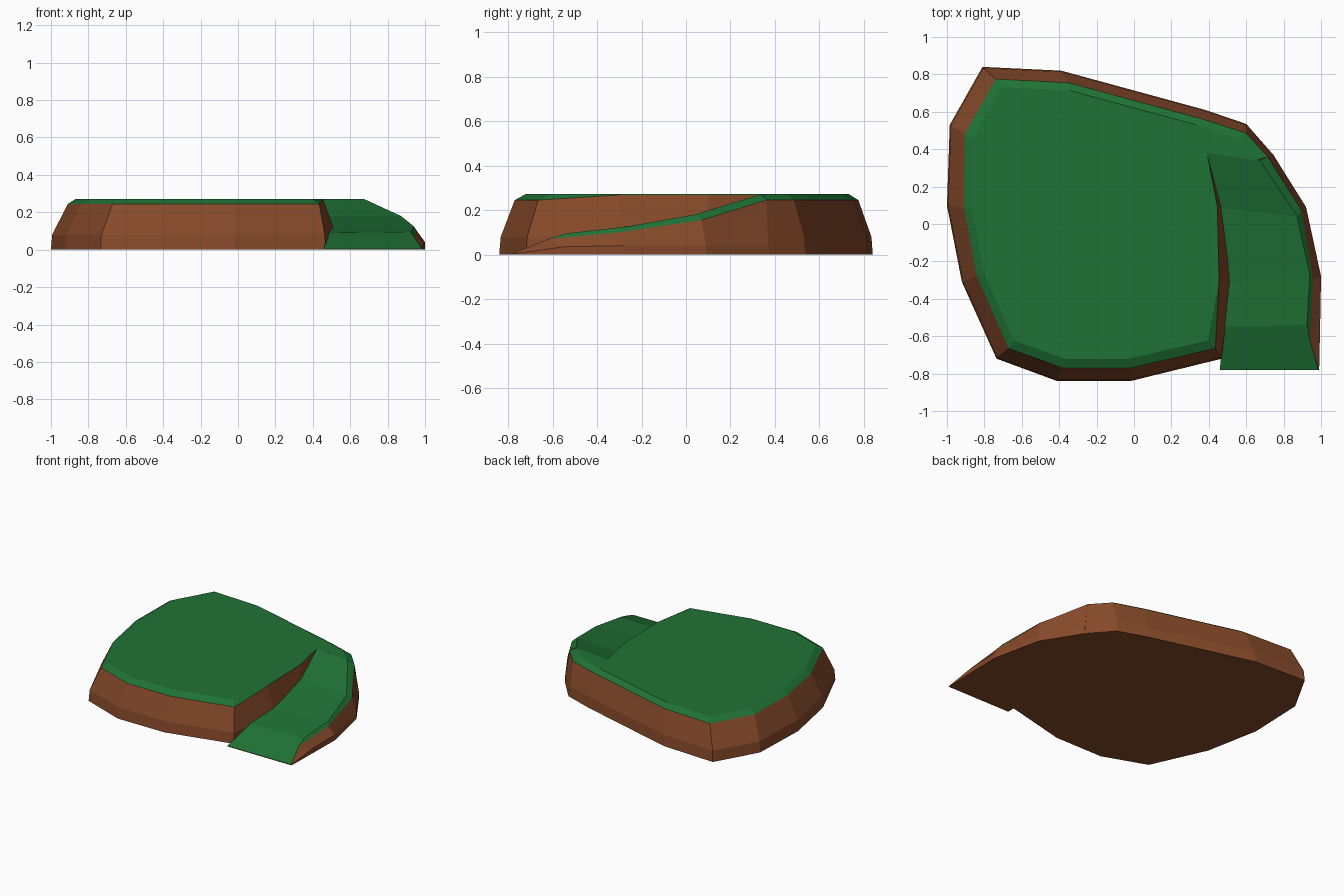
import bpy, bmesh

if "Cube" in bpy.data.objects:
    bpy.data.objects.remove(bpy.data.objects["Cube"])


def material(name, rgb):
    m = bpy.data.materials.new(name)
    m.diffuse_color = (*rgb, 1)
    m.use_nodes = True
    m.node_tree.nodes["Principled BSDF"].inputs["Base Color"].default_value = m.diffuse_color
    return m


earth = material("earth", (0.24, 0.068, 0.023))
grass = material("grass", (0.014, 0.17, 0.037))


def loft(name, rings, is_grass, closed_loop_mats):
    """Join equal-length rings of points and cap both ends."""
    bm = bmesh.new()
    vs = [[bm.verts.new(p) for p in r] for r in rings]
    n = len(vs[0])
    for i in range(len(vs) - 1):
        for j in range(n):
            k = (j + 1) % n
            f = bm.faces.new((vs[i][j], vs[i][k], vs[i + 1][k], vs[i + 1][j]))
            f.material_index = int(is_grass(i, j))
    for ring, mat in zip((vs[0][::-1], vs[-1]), closed_loop_mats):
        bm.faces.new(ring).material_index = mat
    bmesh.ops.remove_doubles(bm, verts=bm.verts, dist=0.0005)
    bmesh.ops.recalc_face_normals(bm, faces=bm.faces)
    me = bpy.data.meshes.new(name)
    bm.to_mesh(me)
    bm.free()
    me.materials.append(earth)
    me.materials.append(grass)
    ob = bpy.data.objects.new(name, me)
    bpy.context.collection.objects.link(ob)
    return ob


def toward(p, t, c=(-0.2, 0.05)):
    return (p[0] + (c[0] - p[0]) * t, p[1] + (c[1] - p[1]) * t)


# Plateau outline, counterclockwise: foot x, y, cliff edge x, y
outline = [
    (-0.81, 0.84, -0.74, 0.775), (-0.985, 0.53, -0.905, 0.48),
    (-1.0, 0.10, -0.91, 0.09), (-0.92, -0.31, -0.84, -0.28),
    (-0.735, -0.72, -0.67, -0.665), (-0.41, -0.84, -0.38, -0.77),
    (-0.02, -0.84, -0.02, -0.77), (0.47, -0.72, 0.435, -0.665),
    (0.525, -0.31, 0.455, -0.30), (0.485, 0.09, 0.445, 0.10),
    (0.39, 0.38, 0.39, 0.38), (0.745, 0.37, 0.715, 0.36),
    (0.60, 0.535, 0.60, 0.485), (0.38, 0.61, 0.37, 0.56),
    (-0.39, 0.82, -0.35, 0.755)]
cut = (8, 9, 10)  # points beside the ramp, where the grass has no bevel
foot = [(a, b, 0) for a, b, c, d in outline]
knee = [(*toward((a, b), 0 if i in cut else 0.008), 0.08)
        for i, (a, b, c, d) in enumerate(outline)]
edge = [(c, d, 0.268 if i in cut else 0.245)
        for i, (a, b, c, d) in enumerate(outline)]
top = [(*toward((c, d), 0 if i in cut else 0.06), 0.272)
       for i, (a, b, c, d) in enumerate(outline)]
loft("plateau", [foot, knee, edge, top], lambda i, j: i == 2, (0, 1))

# Ramp stations: inner side, path edge, grass lip, outer foot
stations = [
    ((0.39, 0.38, 0.272), (0.672, 0.341, 0.272), (0.715, 0.36, 0.245), (0.745, 0.37)),
    ((0.44, 0.09, 0.18), (0.872, 0.04, 0.18), (0.897, 0.07, 0.155), (0.92, 0.09)),
    ((0.49, -0.31, 0.12), (0.94, -0.27, 0.125), (0.957, -0.30, 0.10), (1.0, -0.28)),
    ((0.47, -0.55, 0.09), (0.925, -0.54, 0.095), (0.94, -0.62, 0.07), (0.995, -0.55)),
    ((0.46, -0.78, 0.005), (0.985, -0.78, 0.005), (0.989, -0.78, 0.004), (0.99, -0.78))]
rings = []
for inner, path, lip, out in stations:
    rings.append([inner, path, lip, (*out, min(0.04, lip[2] * 0.5)),
                  (*out, 0), (inner[0], inner[1], 0)])
loft("ramp", rings, lambda i, j: j < 2, (0, 0))
